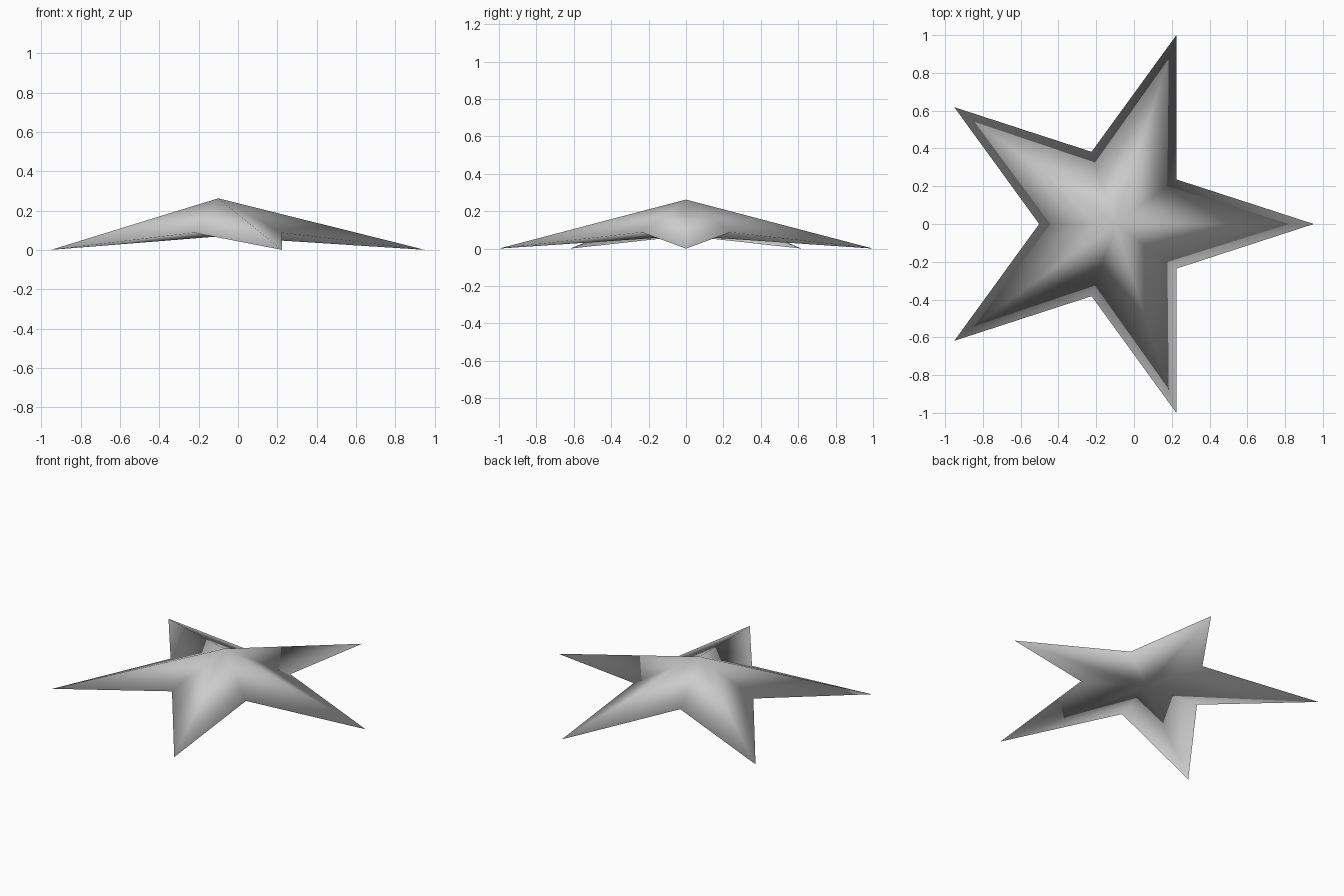
import bpy, bmesh, math

cube = bpy.data.objects.get("Cube")
if cube:
    bpy.data.objects.remove(cube, do_unlink=True)

# Grey star material
grey = bpy.data.materials.new("light_grey")
grey.use_nodes = True
colour = (0.6, 0.6, 0.6, 1)
grey.diffuse_color = colour
grey.node_tree.nodes["Principled BSDF"].inputs["Base Color"].default_value = colour

# Star proportions
points = 5
outer = 1 / math.sin(math.radians(72))
inner = outer * 0.382
centre_x = outer * (math.cos(math.radians(36)) - 1) / 2
tip_z, notch_z, under_z, peak_z = 0.0, 0.087, 0.068, 0.262

# Rim of alternating tips and notches, fanned to a peak above and a centre below
bm = bmesh.new()
rim = []
for i in range(points * 2):
    angle = math.pi * i / points
    radius, z = (inner, notch_z) if i % 2 else (outer, tip_z)
    rim.append(bm.verts.new((centre_x + radius * math.cos(angle), radius * math.sin(angle), z)))
peak = bm.verts.new((centre_x, 0, peak_z))
under = bm.verts.new((centre_x, 0, under_z))
for a, b in zip(rim, rim[1:] + rim[:1]):
    bm.faces.new((a, b, peak))
    bm.faces.new((b, a, under))
for face in bm.faces:
    face.smooth = True

mesh = bpy.data.meshes.new("star")
bm.to_mesh(mesh)
bm.free()
mesh.materials.append(grey)
star = bpy.data.objects.new("star", mesh)
bpy.context.collection.objects.link(star)
